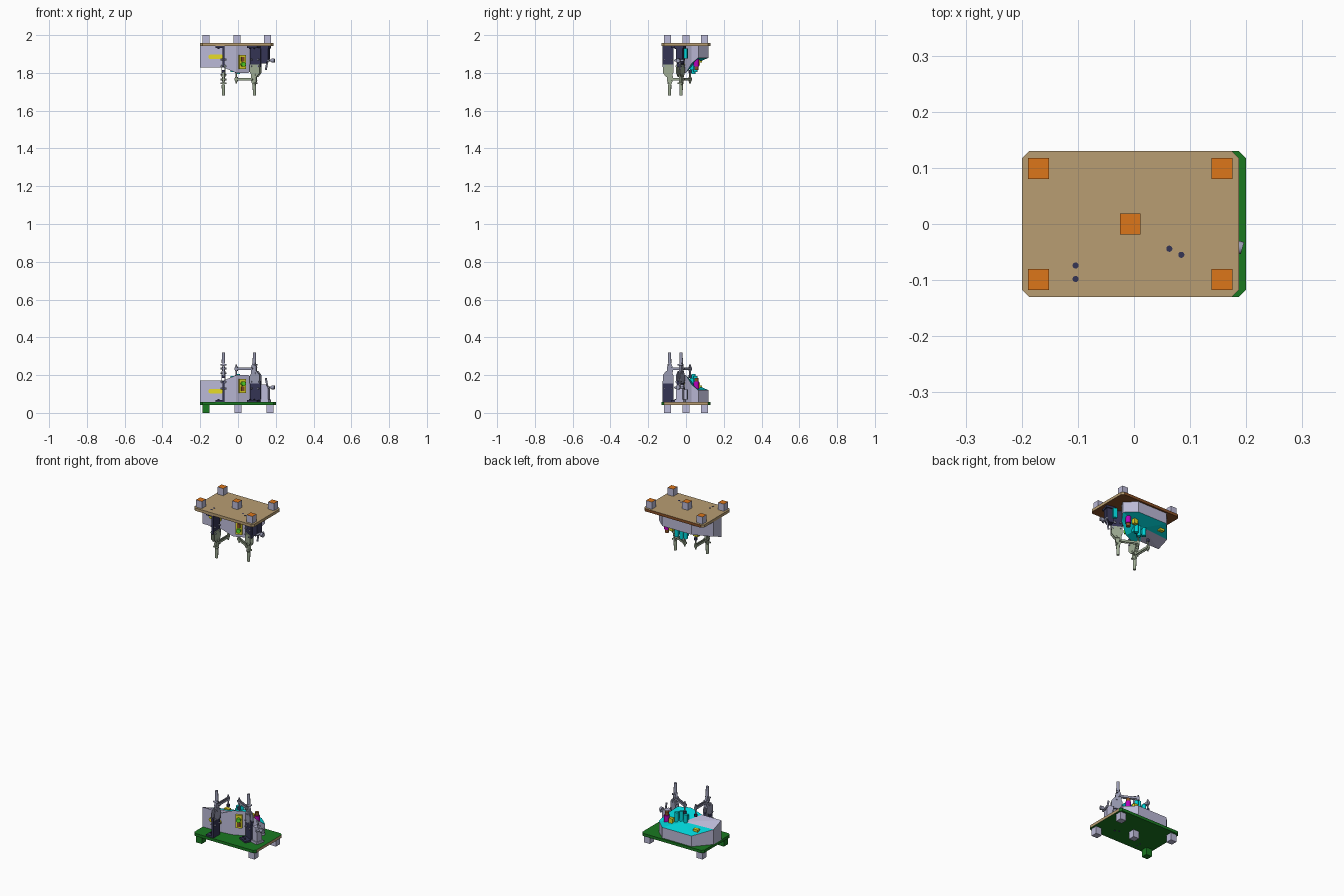
import bpy, bmesh, math
from mathutils import Matrix, Vector

if "Cube" in bpy.data.objects:
    bpy.data.objects.remove(bpy.data.objects["Cube"])

FLIP = False
PRE = "lower_"

def mat(name, rgb):
    m = bpy.data.materials.new(name)
    m.diffuse_color = (*rgb, 1)
    m.use_nodes = True
    m.node_tree.nodes["Principled BSDF"].inputs["Base Color"].default_value = m.diffuse_color
    return m

LAV = mat("lavender", (0.50, 0.49, 0.68))
NAVY = mat("navy", (0.035, 0.035, 0.09))
STEEL = mat("steel", (0.32, 0.33, 0.45))
SAGE = mat("sage", (0.35, 0.42, 0.30))
GREEN = mat("plate_green", (0.01, 0.19, 0.015))
LIME = mat("lime", (0.1, 0.75, 0.02))
TAN = mat("tan", (0.48, 0.34, 0.17))
ORANGE = mat("orange", (0.72, 0.18, 0.01))
CYAN = mat("cyan", (0.0, 0.65, 0.68))
YELLOW = mat("yellow", (0.8, 0.72, 0.02))
MAGENTA = mat("magenta", (0.5, 0.0, 0.5))
BROWN = mat("brown", (0.25, 0.08, 0.02))

def finish(bm, name, mats, smooth=False):
    """Mirror for the upper fixture and make the object."""
    if FLIP:
        for v in bm.verts:
            v.co.z = 2 - v.co.z
    bmesh.ops.recalc_face_normals(bm, faces=bm.faces)
    me = bpy.data.meshes.new(PRE + name)
    bm.to_mesh(me)
    bm.free()
    ob = bpy.data.objects.new(PRE + name, me)
    bpy.context.collection.objects.link(ob)
    for m in mats:
        me.materials.append(m)
    if smooth:
        bpy.ops.object.select_all(action='DESELECT')
        bpy.context.view_layer.objects.active = ob
        ob.select_set(True)
        bpy.ops.object.shade_smooth_by_angle(angle=math.radians(40))
    return ob

def box(name, lo, hi, m, M=Matrix()):
    bm = bmesh.new()
    lo, hi = Vector(lo), Vector(hi)
    bmesh.ops.create_cube(bm, size=1, matrix=M @ Matrix.Translation((lo + hi) / 2)
                          @ Matrix.Diagonal((*(hi - lo), 1)))
    return finish(bm, name, [m])

def rod(name, a, b, r, m, M=Matrix(), r2=None, seg=20):
    a, b = Vector(a), Vector(b)
    d = b - a
    R = d.to_track_quat('Z', 'Y').to_matrix().to_4x4()
    bm = bmesh.new()
    bmesh.ops.create_cone(bm, cap_ends=True, segments=seg, radius1=r, radius2=r2 or r,
                          depth=d.length, matrix=M @ Matrix.Translation((a + b) / 2) @ R)
    return finish(bm, name, [m], True)

def prism(name, pts, w, m, M=Matrix()):
    """Profile in the local x-z plane, thickness w across local y."""
    bm = bmesh.new()
    f = bm.faces.new([bm.verts.new((x, -w / 2, z)) for x, z in pts])
    r = bmesh.ops.extrude_face_region(bm, geom=[f])
    bmesh.ops.translate(bm, vec=(0, w, 0), verts=[v for v in r['geom'] if isinstance(v, bmesh.types.BMVert)])
    bm.transform(M)
    return finish(bm, name, [m])

def base(x0, x1):
    # chamfered plate
    c, y, z0, z1 = 0.013, 0.13, 0.042, 0.058
    pts = [(x0 + c, -y), (x1 - c, -y), (x1, c - y), (x1, y - c),
           (x1 - c, y), (x0 + c, y), (x0, y - c), (x0, c - y)]
    bm = bmesh.new()
    f = bm.faces.new([bm.verts.new((px, py, z0)) for px, py in pts])
    r = bmesh.ops.extrude_face_region(bm, geom=[f])
    bmesh.ops.translate(bm, vec=(0, 0, z1 - z0), verts=[v for v in r['geom'] if isinstance(v, bmesh.types.BMVert)])
    bmesh.ops.recalc_face_normals(bm, faces=bm.faces)
    for f in bm.faces:
        n = f.normal
        if FLIP:
            f.material_index = 1 if n.y > 0.9 or n.z > 0.9 else 0
        else:
            f.material_index = 1 if n.x > 0.9 else 0
    finish(bm, "base_plate", [TAN, BROWN] if FLIP else [GREEN, TAN])
    # feet
    cx, hx = (x0 + x1) / 2, (x1 - x0) / 2 - 0.03
    for i, (sx, sy) in enumerate([(-1, -1), (1, -1), (0, 0), (-1, 1), (1, 1)]):
        fx, fy = cx + sx * hx, sy * 0.099
        green = not FLIP and sx == -1 and sy == -1
        ob = box(f"foot_{i + 1}", (fx - .0185, fy - .0185, 0), (fx + .0185, fy + .0185, 0.042),
                 GREEN if green else LAV)
        if FLIP:
            ob.data.materials.append(ORANGE)
            for p in ob.data.polygons:
                p.material_index = int(p.normal.z > 0.9)

def clamp(side, x, y, ang, m):
    """Toggle clamp on an angle bracket; the arm points along local +x."""
    M = Matrix.Translation((x, y, 0)) @ Matrix.Rotation(math.radians(ang), 4, 'Z')
    n = side + "_clamp_"
    # angle bracket with foot flange and gusset
    box(n + "bracket", (-.04, -.006, .058), (.02, .006, .17), NAVY, M)
    box(n + "bracket_flange", (-.04, .006, .058), (.02, .042, .068), NAVY, M)
    for u in (-.013, .011):
        rod(n + "pin", (u, .027, .0415), (u, .027, .074), .0055, NAVY, M)
    # mounting cheeks and bolts
    for s in (-1, 1):
        prism(n + "cheek", [(-.038, .155), (.02, .155), (.02, .195), (.006, .222), (-.02, .222), (-.038, .2)],
              .005, m, M @ Matrix.Translation((0, s * .009, 0)))
    for u in (-.03, .01):
        for z in (.13, .165):
            rod(n + "bolt", (u, -.016, z), (u, .016, z), .005, STEEL, M, seg=6)
    # pivots and lever
    for u, z in ((-.01, .21), (.008, .235), (-.008, .255)):
        rod(n + "pivot", (u, -.015, z), (u, .015, z), .005, m, M)
    prism(n + "lever", [(-.014, .195), (.014, .2), (.016, .24), (.006, .265), (-.008, .265), (-.016, .24)], .012, m, M)
    rod(n + "handle", (-.002, 0, .25), (-.002, 0, .275), .006, m, M)
    rod(n + "grip", (-.002, 0, .265), (-.002, 0, .32), .0095, m, M, r2=.008)
    # arm and spindle
    for s in (-1, 1):
        box(n + "arm", (0, s * .006 - .002, .228), (.112, s * .006 + .002, .24), m, M)
    rod(n + "spindle", (.105, 0, .195), (.105, 0, .255), .004, m, M)
    rod(n + "spindle_nut", (.105, 0, .222), (.105, 0, .246), .008, m, M, seg=6)
    rod(n + "pad", (.105, 0, .185), (.105, 0, .2), .008, NAVY, M)

def nest():
    # part nest with sloping top
    ring = [(-.2, -.04, .172), (-.075, -.04, .172), (-.01, -.03, .2), (.055, 0, .2), (.11, .03, .15),
            (.13, .065, .12), (.07, .12, .12), (-.12, .12, .12), (-.2, .03, .145)]
    bm = bmesh.new()
    lo = [bm.verts.new((x, y, .058)) for x, y, z in ring]
    hi = [bm.verts.new(p) for p in ring]
    mid = bm.verts.new((-.02, .05, .15))
    bm.faces.new(lo)
    for i in range(len(ring)):
        j = (i + 1) % len(ring)
        bm.faces.new((lo[i], lo[j], hi[j], hi[i]))
        bm.faces.new((hi[i], hi[j], mid)).material_index = 0 if i in (0, 8) else 1
    finish(bm, "nest_block", [LAV, CYAN])
    # yellow slot on the front
    for x in (-.145, -.09):
        rod("slot_end", (x, -.046, .115), (x, -.03, .115), .012, YELLOW)
    box("slot", (-.145, -.046, .103), (-.09, -.03, .127), YELLOW)
    # yellow sensor window with green insert
    M = Matrix.Translation((.02, -.018, 0)) @ Matrix.Rotation(math.radians(24), 4, 'Z')
    box("sensor_window", (-.018, -.012, .105), (.018, .01, .18), YELLOW, M)
    box("sensor_recess", (-.009, -.016, .115), (.009, -.01, .14), BROWN, M)
    rod("sensor", (0, -.026, .155), (0, .01, .155), .012, LIME, M)
    # cyan locators, magenta post and yellow pads on the nest
    for x, y, z in ((-.03, .045, .195), (0, .04, .205), (.025, .05, .195)):
        rod("locator", (x, y, .12), (x, y, z), .011, CYAN)
    box("locator_yoke", (-.035, .02, .13), (.035, .04, .185), CYAN)
    rod("magenta_post", (.085, .055, .11), (.085, .055, .165), .015, MAGENTA)
    rod("post_cap", (.085, .055, .165), (.085, .055, .185), .011, BROWN)
    box("yellow_pad", (.035, .055, .12), (.06, .075, .16), YELLOW)
    box("corner_pad", (-.135, .065, .125), (-.105, .085, .145), YELLOW)

def side_stop(m):
    # push stop at the right end
    M = Matrix.Translation((.145, -.03, 0)) @ Matrix.Rotation(math.radians(-15), 4, 'Z')
    box("stop_foot", (-.022, -.025, .058), (.025, .025, .07), m, M)
    prism("stop_body", [(-.018, .07), (.02, .07), (.02, .125), (.008, .15), (-.018, .15)], .036, m, M)
    rod("stop_plunger", (-.04, 0, .135), (.045, 0, .135), .006, STEEL, M)
    rod("stop_knob", (.034, 0, .135), (.05, 0, .135), .011, STEEL, M)
    rod("stop_handle", (.012, 0, .135), (.002, 0, .185), .005, STEEL, M)
    rod("stop_crossbar", (.022, -.026, .135), (.022, .026, .135), .006, STEEL, M)
    box("stop_guide", (-.034, .018, .07), (-.012, .034, .125), CYAN if FLIP else LAV, M)

# lower fixture, then its mirrored partner hanging above
for FLIP, PRE, x1, clamp_mat, stop_mat in ((False, "lower_", .2, STEEL, LAV), (True, "upper_", .187, SAGE, NAVY)):
    base(-.2, x1)
    nest()
    clamp("left", -.077, -.085, 90, clamp_mat)
    clamp("right", .085, -.025, 153, clamp_mat)
    side_stop(stop_mat)
